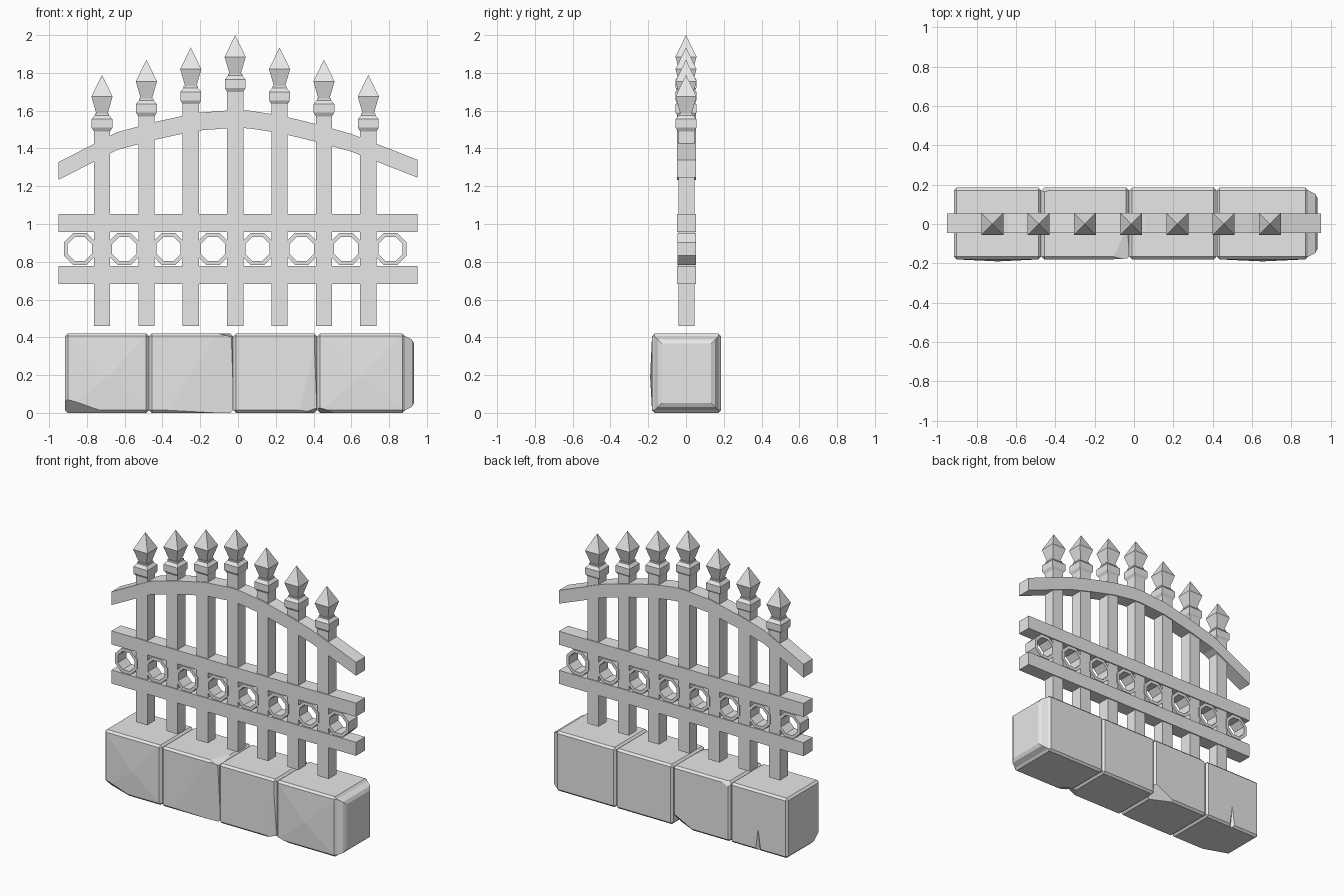
import bpy, bmesh, math
from mathutils import Vector, Matrix

if "Cube" in bpy.data.objects:
    bpy.data.objects.remove(bpy.data.objects["Cube"], do_unlink=True)

# Single stone colour
stone = bpy.data.materials.new("pale_grey")
stone.use_nodes = True
GREY = (0.8, 0.8, 0.8, 1)
stone.diffuse_color = GREY
stone.node_tree.nodes["Principled BSDF"].inputs["Base Color"].default_value = GREY

MID = 0.003          # fence centre plane in y
STEP = 0.235         # picket spacing
FIRST = -0.72        # first picket


def finish(bm, name):
    bmesh.ops.recalc_face_normals(bm, faces=bm.faces)
    mesh = bpy.data.meshes.new(name)
    bm.to_mesh(mesh)
    bm.free()
    mesh.materials.append(stone)
    obj = bpy.data.objects.new(name, mesh)
    bpy.context.collection.objects.link(obj)
    return obj


def prism(name, outline, half):
    """Extrude an x-z outline along y around the fence plane."""
    bm = bmesh.new()
    face = bm.faces.new([bm.verts.new((x, MID - half, z)) for x, z in outline])
    new = bmesh.ops.extrude_face_region(bm, geom=[face])["geom"]
    bmesh.ops.translate(bm, vec=(0, 2 * half, 0),
                        verts=[v for v in new if isinstance(v, bmesh.types.BMVert)])
    return finish(bm, name)


def bar(name, x0, x1, z0, z1, half):
    return prism(name, [(x0, z0), (x1, z0), (x1, z1), (x0, z1)], half)


def lathe(name, profile, sides, place, closed=False):
    """Spin an apothem-height profile into a faceted solid with flats on the axes."""
    bm = bmesh.new()
    grow = 1 / math.cos(math.pi / sides)
    turn = Matrix.Rotation(math.pi / sides, 3, "Z")
    verts = [bm.verts.new(turn @ Vector((r * grow, 0, z))) for r, z in profile]
    pairs = list(zip(verts, verts[1:]))
    if closed:
        pairs.append((verts[-1], verts[0]))
    edges = [bm.edges.new(p) for p in pairs]
    bmesh.ops.spin(bm, geom=verts + edges, axis=(0, 0, 1), cent=(0, 0, 0),
                   angle=2 * math.pi, steps=sides)
    bmesh.ops.remove_doubles(bm, verts=bm.verts, dist=0.0005)
    bm.transform(place)
    return finish(bm, name)


# Pickets with pointed finials
FINIAL = [(0, -0.30), (0.043, -0.30), (0.055, -0.28), (0.055, -0.235),
          (0.038, -0.215), (0.038, -0.205), (0.03, -0.205), (0.056, -0.115), (0, 0)]
for i, tip in enumerate([1.79, 1.87, 1.935, 2.0, 1.935, 1.87, 1.79]):
    x = FIRST + i * STEP
    bar(f"picket_{i + 1}", x - 0.043, x + 0.043, 0.46, tip - 0.29, 0.043)
    lathe(f"finial_{i + 1}", FINIAL, 4, Matrix.Translation((x, MID - 0.003, tip)))

# Straight rails
bar("lower_rail", -0.95, 0.95, 0.683, 0.778, 0.05)
bar("upper_rail", -0.95, 0.95, 0.958, 1.053, 0.05)

# Octagonal rings between the rails
RING = [(0.064, -0.049), (0.085, -0.049), (0.085, 0.049), (0.064, 0.049)]
for i in range(8):
    place = Matrix.Translation((FIRST + (i - 0.5) * STEP, MID, 0.868)) \
        @ Matrix.Rotation(math.pi / 2, 4, "X")
    lathe(f"ring_{i + 1}", RING, 8, place, closed=True)

# Arched top rail
ARCH = [(-0.95, 1.328), (-0.64, 1.486), (-0.44, 1.54), (-0.22, 1.588), (-0.016, 1.604),
        (0.06, 1.6), (0.22, 1.576), (0.41, 1.53), (0.6, 1.477), (0.95, 1.34)]
prism("arched_rail", ARCH + [(x, z - 0.094) for x, z in reversed(ARCH)], 0.05)

# Base stones
FRONT, BACK, TOP = -0.18, 0.185, 0.42


def base_stone(name, x0, x1, chips=(), bulge=0.0, rough_end=0.0):
    bm = bmesh.new()
    size = Vector((x1 - x0, BACK - FRONT, TOP))
    centre = Vector(((x0 + x1) / 2, (FRONT + BACK) / 2, TOP / 2))
    bmesh.ops.create_cube(bm, size=1, matrix=Matrix.Translation(centre) @ Matrix.Diagonal((*size, 1)))
    bmesh.ops.bevel(bm, geom=list(bm.edges), offset=0.014, segments=1, affect="EDGES")
    bm.normal_update()
    if rough_end:
        # Worn, tapering end
        end = max(bm.faces, key=lambda f: f.calc_center_median().x)
        ring = bmesh.ops.inset_individual(bm, faces=[end], thickness=0.025)
        bmesh.ops.translate(bm, verts=end.verts, vec=(rough_end * 0.75, 0, 0))
        bmesh.ops.inset_individual(bm, faces=[end], thickness=0.03)
        bmesh.ops.translate(bm, verts=end.verts, vec=(rough_end * 0.25, 0, 0))
        bm.normal_update()
    if bulge:
        face = min(bm.faces, key=lambda f: f.calc_center_median().y)
        peak = bmesh.ops.poke(bm, faces=[face])["verts"]
        bmesh.ops.translate(bm, verts=peak, vec=(0, -bulge, -0.02))
    for a, b, c in chips:
        # Slice off a corner through three points and cap it
        a, b, c = Vector(a), Vector(b), Vector(c)
        normal = (b - a).cross(c - a).normalized()
        if normal.dot(a - centre) < 0:
            normal.negate()
        cut = bmesh.ops.bisect_plane(bm, geom=bm.verts[:] + bm.edges[:] + bm.faces[:],
                                     plane_co=a, plane_no=normal, clear_outer=True)
        rim = [e for e in cut["geom_cut"] if isinstance(e, bmesh.types.BMEdge) and e.is_boundary]
        if rim:
            bmesh.ops.holes_fill(bm, edges=rim, sides=0)
    return finish(bm, name)


stone_1 = base_stone("base_stone_1", -0.915, -0.472, bulge=0.01, chips=[
    ((-0.915, FRONT, 0.075), (-0.69, FRONT, 0), (-0.915, -0.1, 0))])
base_stone("base_stone_2", -0.47, -0.026, chips=[
    ((-0.11, FRONT, TOP), (-0.026, 0, TOP), (-0.026, FRONT, 0.4)),
    ((-0.11, FRONT, TOP), (-0.36, FRONT, 0.03), (-0.026, -0.168, 0.2)),
    ((-0.026, BACK, 0.09), (-0.2, BACK, 0), (-0.026, 0.1, 0)),
    ((-0.47, 0.16, TOP), (-0.38, BACK, TOP), (-0.47, BACK, 0.38))])
base_stone("base_stone_3", -0.024, 0.419, chips=[
    ((0.419, FRONT, 0.4), (0.34, FRONT, 0.06), (0.419, -0.17, 0.1)),
    ((0.34, FRONT, 0), (0.419, FRONT, 0.03), (0.419, -0.08, 0))])
base_stone("base_stone_4", 0.421, 0.885, bulge=0.01, rough_end=0.047, chips=[
    ((0.421, FRONT, 0.03), (0.53, FRONT, 0), (0.421, -0.08, 0))])

# Small crack in the back of the first stone
bm = bmesh.new()
bmesh.ops.create_cone(bm, cap_ends=True, segments=4, radius1=0.025, radius2=0, depth=0.18,
                      matrix=Matrix.Translation((-0.69, BACK, 0.06)))
cutter = finish(bm, "crack_cutter")
cutter.hide_render = True
cutter.hide_viewport = True
crack = stone_1.modifiers.new("crack", "BOOLEAN")
crack.operation = "DIFFERENCE"
crack.solver = "EXACT"
crack.object = cutter
